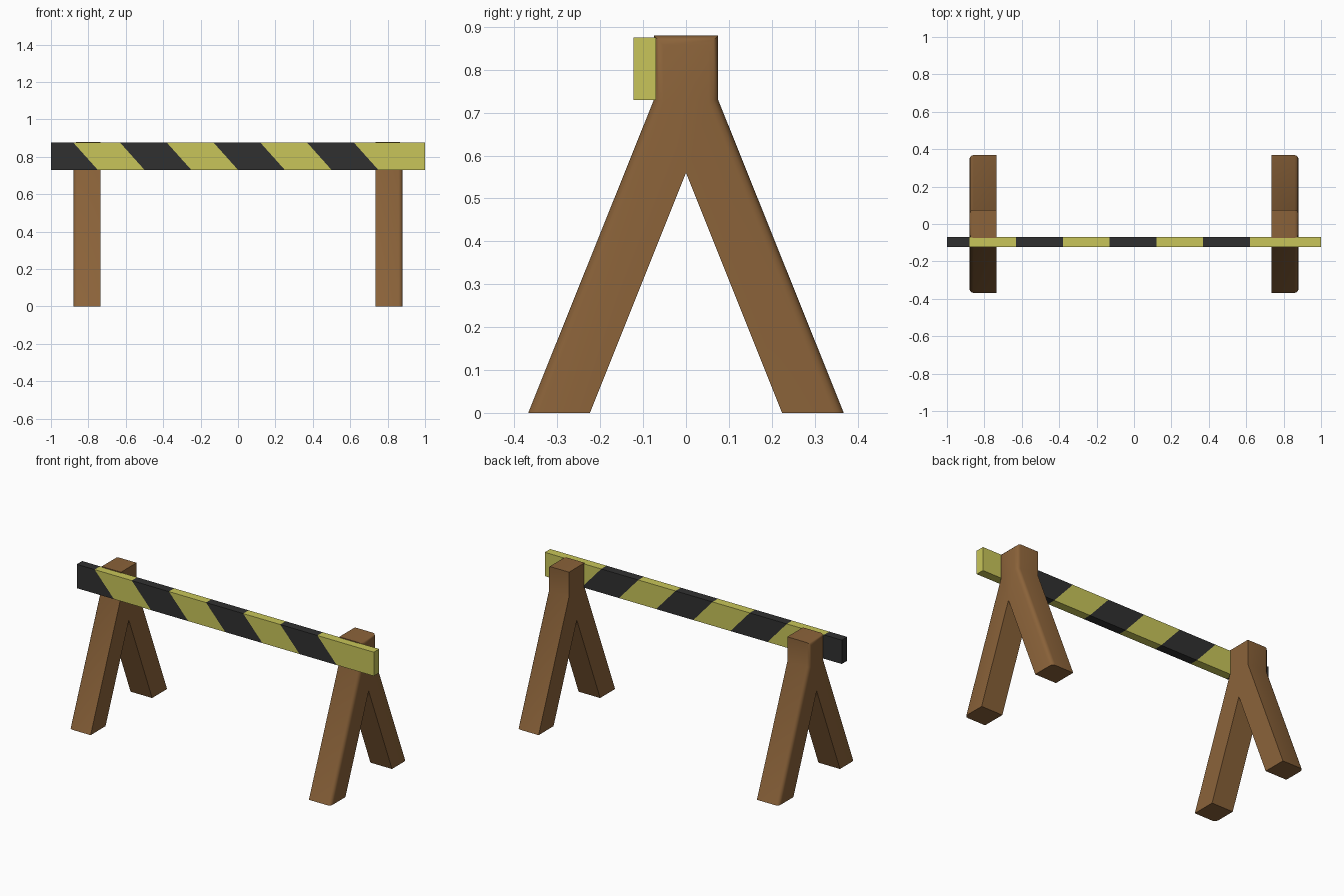
import bpy, bmesh, math

if "Cube" in bpy.data.objects:
    bpy.data.objects.remove(bpy.data.objects["Cube"])


def material(name, rgb):
    m = bpy.data.materials.new(name)
    m.diffuse_color = (*rgb, 1)
    m.use_nodes = True
    m.node_tree.nodes["Principled BSDF"].inputs["Base Color"].default_value = m.diffuse_color
    return m


wood = material("wood", (0.26, 0.125, 0.042))
black = material("black_paint", (0.03, 0.03, 0.03))
yellow = material("yellow_paint", (0.58, 0.56, 0.10))


def finish(bm, name, mats):
    bmesh.ops.recalc_face_normals(bm, faces=bm.faces)
    mesh = bpy.data.meshes.new(name)
    bm.to_mesh(mesh)
    bm.free()
    for m in mats:
        mesh.materials.append(m)
    ob = bpy.data.objects.new(name, mesh)
    bpy.context.collection.objects.link(ob)
    return ob


# Trestles: A-shaped profile extruded in x, outer-side edges rounded
half = [(0.075, 0.88), (0.075, 0.73), (0.368, 0), (0.224, 0)]
profile = half + [(0, 0.56)] + [(-y, z) for y, z in reversed(half)]
INNER, OUTER = 0.735, 0.88


def trestle(name, side):
    bm = bmesh.new()
    face = bm.faces.new([bm.verts.new((side * INNER, y, z)) for y, z in profile])
    ext = bmesh.ops.extrude_face_region(bm, geom=[face], use_keep_orig=True)
    for v in ext["geom"]:
        if isinstance(v, bmesh.types.BMVert):
            v.co.x = side * OUTER
    bmesh.ops.recalc_face_normals(bm, faces=bm.faces)

    def rounded(e):
        a, b = (v.co for v in e.verts)
        on_outside = min(abs(a.x), abs(b.x)) > OUTER - 1e-4
        at_ground = max(a.z, b.z) < 0.01
        in_fork = min(abs(a.y), abs(b.y)) < 0.01
        return on_outside and not at_ground and not in_fork

    bmesh.ops.bevel(bm, geom=[e for e in bm.edges if rounded(e)], offset=0.022,
                    segments=3, profile=0.5, affect='EDGES')
    ob = finish(bm, name, [wood])
    bpy.ops.object.select_all(action='DESELECT')
    ob.select_set(True)
    bpy.context.view_layer.objects.active = ob
    bpy.ops.object.shade_smooth_by_angle(angle=math.radians(40))


trestle("left_trestle", -1)
trestle("right_trestle", 1)

# Striped board: slanted cross-section rings, alternating paint between them
top_x = [-1] + [-0.88 + 0.25 * i for i in range(7)] + [1]
bottom_x = [-1] + [-0.75 + 0.25 * i for i in range(7)] + [1]
FRONT, BACK, LOW, HIGH = -0.122, -0.07, 0.73, 0.875
bm = bmesh.new()
rings = [[bm.verts.new(p) for p in ((b, FRONT, LOW), (b, BACK, LOW),
                                    (t, BACK, HIGH), (t, FRONT, HIGH))]
         for t, b in zip(top_x, bottom_x)]
for i in range(len(rings) - 1):
    r, s = rings[i], rings[i + 1]
    for k in range(4):
        n = (k + 1) % 4
        bm.faces.new((r[k], r[n], s[n], s[k])).material_index = i % 2
bm.faces.new(rings[0]).material_index = 0
bm.faces.new(rings[-1]).material_index = 1
finish(bm, "striped_board", [black, yellow])
